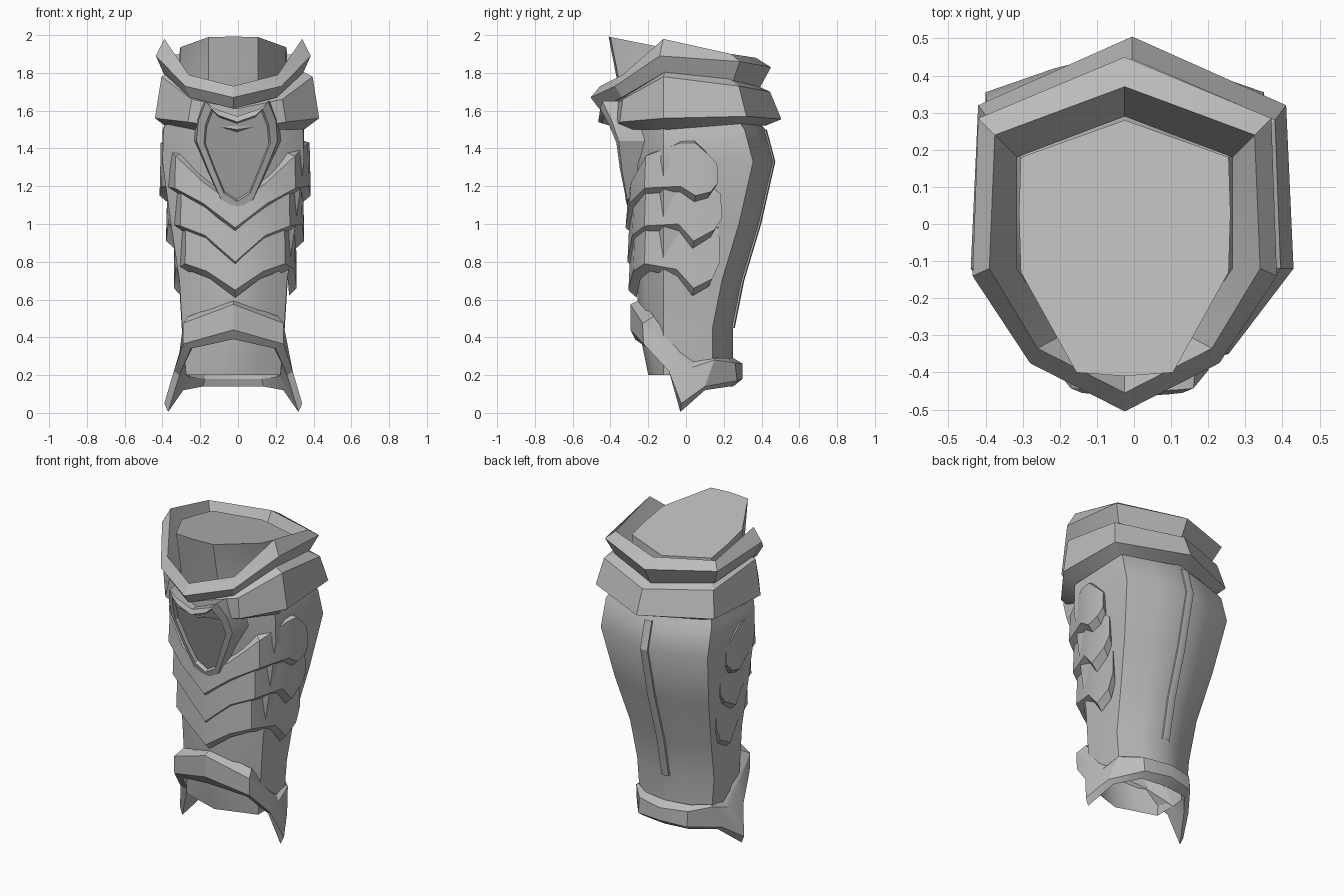
import bpy, bmesh, math

if "Cube" in bpy.data.objects:
    bpy.data.objects.remove(bpy.data.objects["Cube"])

steel = bpy.data.materials.new("grey_steel")
steel.diffuse_color = (0.5, 0.5, 0.5, 1)
steel.use_nodes = True
steel.node_tree.nodes["Principled BSDF"].inputs["Base Color"].default_value = steel.diffuse_color


def finish(name, verts, faces, angle):
    me = bpy.data.meshes.new(name)
    me.from_pydata(verts, [], faces)
    bm = bmesh.new()
    bm.from_mesh(me)
    bmesh.ops.recalc_face_normals(bm, faces=bm.faces)
    bm.to_mesh(me)
    bm.free()
    me.materials.append(steel)
    ob = bpy.data.objects.new(name, me)
    bpy.context.collection.objects.link(ob)
    bpy.ops.object.select_all(action='DESELECT')
    ob.select_set(True)
    bpy.context.view_layer.objects.active = ob
    bpy.ops.object.shade_smooth_by_angle(angle=math.radians(angle))
    return ob


def mirror_ring(half, cx, closed):
    """Half outline, front centre to back, mirrored about x = cx."""
    right = [(cx + x, y, z) for x, y, z in half]
    left = [(cx - x, y, z) for x, y, z in half]
    return right + (left[-2:0:-1] if closed else []) if closed else left[:0:-1] + right


def loft(name, halves, cx, closed=True, loop=False, cap_end=False, angle=25):
    rings = [mirror_ring(h, cx, closed) for h in halves]
    n = len(rings[0])
    verts = [v for r in rings for v in r]
    faces = []
    for i in range(len(rings) if loop else len(rings) - 1):
        j = (i + 1) % len(rings)
        for k in range(n if closed else n - 1):
            m = (k + 1) % n
            faces.append((i * n + k, i * n + m, j * n + m, j * n + k))
    if cap_end:
        faces.append([(len(rings) - 1) * n + k for k in range(n)])
    if loop and not closed:
        faces += [[i * n for i in range(len(rings))],
                  [i * n + n - 1 for i in range(len(rings))]]
    return finish(name, verts, faces, angle)


# Leg shell with a slanted lid on top: z, half width, front y, back y
levels = [(.20, .25, -.20, .25), (.45, .27, -.25, .25), (.70, .285, -.26, .30),
          (1.0, .33, -.27, .39), (1.33, .375, -.30, .465), (1.5, .37, -.33, .42)]
shell = []
for z, w, f, b in levels:
    c = b - .11
    shell.append([(0, f, z), (.5 * w, f + .04, z), (w, -.12, z), (w * 1.01, c * .5, z),
                  (w, c, z), (.5 * w, b - .045, z), (0, b, z)])
for lift, front in ((1.74, -.36), (1.99, -.41)):
    outline = [(0, front), (.13, front + .01), (.28, -.13), (.285, .03), (.28, .18), (.14, .23), (0, .28)]
    slope = .2 if lift > 1.9 else .1
    shell.append([(x, y, lift - slope * (y + .4)) for x, y in outline])
loft("leg_shell", shell, -.025, cap_end=True, angle=40)

# Back seam strip
seam = []
for z, w, f, b in levels[1:]:
    seam.append([(0, b + .008, z), (.025, b + .003, z), (.027, b - .02, z)])
loft("back_seam", seam, -.03, closed=False)

# Upper collar: inner floor, top rim, outer rim, undercut
floor = [(0, -.36, 1.62), (.17, -.30, 1.68), (.29, -.12, 1.78), (.29, .18, 1.76), (0, .29, 1.74)]
rim = [(0, -.455, 1.73), (.235, -.335, 1.79), (.365, -.12, 1.98), (.35, .24, 1.90), (0, .37, 1.88)]
outer = [(0, -.505, 1.67), (.255, -.375, 1.73), (.41, -.14, 1.89), (.395, .285, 1.86), (0, .45, 1.83)]
under = [(0, -.46, 1.61), (.23, -.34, 1.67), (.37, -.12, 1.80), (.35, .25, 1.76), (0, .39, 1.72)]
loft("upper_collar", [floor, rim, outer, under], -.025, loop=True)

# Lower collar: flares outward towards its bottom edge
top_in = [(0, -.36, 1.65), (.21, -.30, 1.69), (.34, -.11, 1.81), (.33, .23, 1.77), (0, .36, 1.74)]
top_out = [(0, -.42, 1.61), (.24, -.335, 1.66), (.40, -.12, 1.78), (.385, .28, 1.73), (0, .445, 1.70)]
low_out = [(0, -.40, 1.50), (.26, -.35, 1.54), (.435, -.12, 1.56), (.415, .32, 1.57), (0, .505, 1.555)]
low_in = [(0, -.33, 1.46), (.22, -.28, 1.50), (.355, -.10, 1.50), (.34, .28, 1.53), (0, .42, 1.52)]
loft("lower_collar", [top_in, top_out, low_out, low_in], -.005, loop=True)


# Overlapping wrap plates: bottom-edge z and top-edge z along the path
def wrap_plate(name, path, bottoms, tops, lip):
    low = [(x, y, z) for (x, y), z in zip(path, bottoms)]
    high = [(x * .985, y * .97, z) for (x, y), z in zip(path, tops)]
    inner = [(x * .88, y * .86, z - lip) for x, y, z in low]
    inner_top = [(x * .85, y * .83, z + .02) for x, y, z in high]
    loft(name, [inner_top, high, low, inner], -.015, closed=False, loop=True)


wrap_plate("wrap_plate_top",
           [(0, -.32), (.17, -.30), (.32, -.22), (.39, -.03), (.40, .05), (.40, .13), (.39, .17)],
           [.98, 1.11, 1.19, 1.20, 1.15, 1.17, 1.22],
           [1.10, 1.22, 1.36, 1.43, 1.43, 1.36, 1.32], .04)
wrap_plate("wrap_plate_middle",
           [(0, -.31), (.16, -.285), (.29, -.22), (.355, -.04), (.365, .04), (.365, .15), (.36, .19)],
           [.80, .94, .99, 1.00, .91, .97, 1.03],
           [1.00, 1.12, 1.20, 1.21, 1.19, 1.19, 1.16], .04)
wrap_plate("wrap_plate_bottom",
           [(0, -.305), (.15, -.28), (.265, -.22), (.315, -.05), (.325, .04), (.325, .14), (.325, .18)],
           [.65, .75, .79, .76, .66, .71, .80],
           [.83, .95, 1.00, 1.01, .95, .98, .98], .04)

# Knee shield: bevelled rim around a sunken face
shield = [(0, 1.57), (.12, 1.61), (.165, 1.65), (.205, 1.55), (.215, 1.44), (.15, 1.28), (.085, 1.13), (0, 1.08)]


def shield_ring(scale, push):
    ring = []
    for x, z in shield:
        y = -.30 - .30 * (z - 1.06) - push + .25 * x * x / .2
        ring.append((x * scale, y, 1.36 + (z - 1.36) * (scale + .04 if scale < 1 else 1)))
    return ring


loft("knee_shield", [shield_ring(1.08, -.14), shield_ring(1, 0), shield_ring(.82, .012),
                     shield_ring(.78, -.01)], -.005, cap_end=True)

# Ankle cuff: arched in front, pointed at the sides
cuff_in = [(0, -.24, .60), (.24, -.17, .51), (.265, -.03, .32), (.265, .04, .27), (.25, .15, .29), (.16, .22, .29), (0, .25, .29)]
cuff_top = [(0, -.295, .575), (.265, -.23, .475), (.285, -.06, .32), (.29, .03, .24), (.27, .15, .28), (.17, .26, .265), (0, .30, .26)]
cuff_low = [(0, -.295, .44), (.265, -.225, .365), (.315, -.09, .22), (.365, -.025, .05), (.30, .10, .14), (.17, .27, .17), (0, .30, .18)]
cuff_edge = [(0, -.27, .39), (.225, -.20, .34), (.285, -.07, .20), (.345, -.03, .005), (.265, .10, .12), (.16, .23, .14), (0, .25, .14)]
cuff_back = [(0, -.22, .44), (.20, -.16, .38), (.25, -.04, .26), (.25, .02, .20), (.23, .12, .19), (.15, .21, .18), (0, .24, .18)]
loft("ankle_cuff", [cuff_in, cuff_top, cuff_low, cuff_edge, cuff_back], -.025, loop=True)
